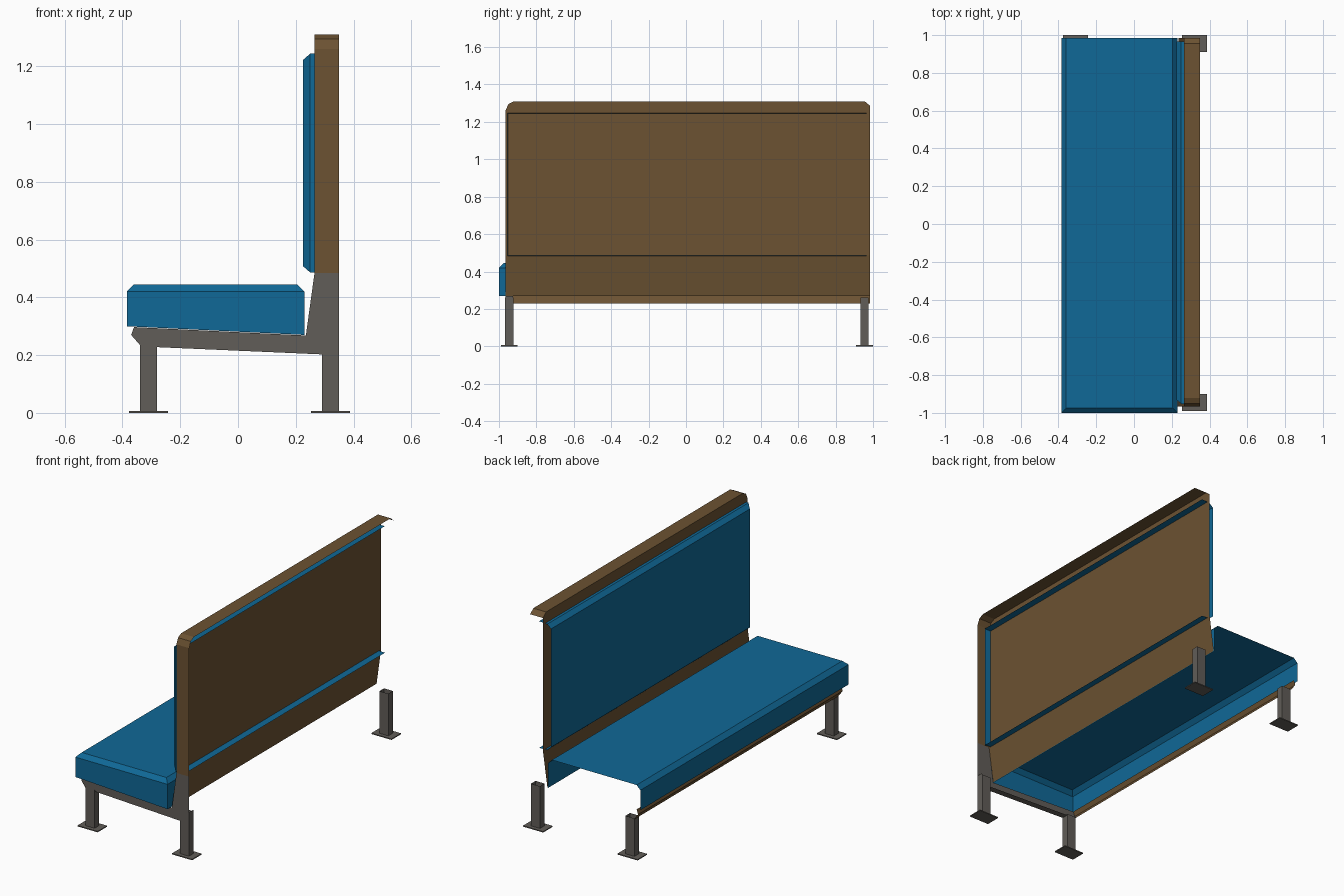
import bpy, bmesh
from mathutils import Vector

cube = bpy.data.objects.get("Cube")
if cube:
    bpy.data.objects.remove(cube, do_unlink=True)


def material(name, rgb):
    m = bpy.data.materials.new(name)
    m.use_nodes = True
    m.diffuse_color = (*rgb, 1)
    bsdf = next(n for n in m.node_tree.nodes if n.type == 'BSDF_PRINCIPLED')
    bsdf.inputs["Base Color"].default_value = (*rgb, 1)
    return m


BLUE = material("blue upholstery", (0.005, 0.14, 0.31))
BROWN = material("brown wood", (0.15, 0.085, 0.032))
GREY = material("grey metal", (0.12, 0.11, 0.098))

NEAR, FAR = -0.965, 0.985      # ends of the backrest along y


def finish(name, bm, mat):
    me = bpy.data.meshes.new(name)
    bm.to_mesh(me)
    bm.free()
    me.materials.append(mat)
    ob = bpy.data.objects.new(name, me)
    bpy.context.collection.objects.link(ob)
    return ob


def sheet(name, path, offset, mat):
    """Sweep an open path of points by an offset into a folded sheet."""
    bm = bmesh.new()
    a = [bm.verts.new(p) for p in path]
    b = [bm.verts.new(Vector(p) + Vector(offset)) for p in path]
    for i in range(len(path) - 1):
        bm.faces.new((a[i], a[i + 1], b[i + 1], b[i]))
    return finish(name, bm, mat)


def plate(name, outline, mat):
    """A single flat face."""
    bm = bmesh.new()
    bm.faces.new([bm.verts.new(p) for p in outline])
    return finish(name, bm, mat)


def shell(name, rings, mat):
    """Hollow cushion from four-corner rings, open at the base and the far end."""
    bm = bmesh.new()
    vs = [[bm.verts.new(p) for p in ring] for ring in rings]
    for lo, hi in zip(vs, vs[1:]):
        for i in range(3):
            bm.faces.new((lo[i], lo[i + 1], hi[i + 1], hi[i]))
    bm.faces.new(vs[-1])
    bmesh.ops.recalc_face_normals(bm, faces=bm.faces)
    return finish(name, bm, mat)


def box(name, lo, hi, mat, open_top=False):
    bm = bmesh.new()
    bmesh.ops.create_cube(bm, size=1)
    for v in bm.verts:
        v.co = [lo[i] if v.co[i] < 0 else hi[i] for i in range(3)]
    if open_top:
        bm.normal_update()
        tops = [f for f in bm.faces if f.normal.z > 0.9]
        bmesh.ops.delete(bm, geom=tops, context='FACES_ONLY')
    return finish(name, bm, mat)


# Seat cushion: slanted lower edge, chamfered top
def seat_ring(inset, z_back, z_front):
    back, front, near = 0.23 - inset, -0.385 + inset, -1 + inset
    return [(back, FAR, z_back), (back, near, z_back),
            (front, near, z_front), (front, FAR, z_front)]


shell("seat_cushion", [seat_ring(0, 0.27, 0.3), seat_ring(0, 0.42, 0.42),
                       seat_ring(0.025, 0.445, 0.445)], BLUE)


# Back cushion: shallow, passing through the backboard
def back_ring(inset, x):
    top, low, near, far = 1.247 - inset, 0.483 + inset, -0.955 + inset, 0.965
    return [(x, far, top), (x, near, top), (x, near, low), (x, far, low)]


def back_shell():
    rings = [back_ring(0, 0.305), back_ring(0.003, 0.25), back_ring(0.025, 0.225)]
    bm_rings = [[r[0], r[1], r[2], r[3]] for r in rings]
    shell("back_cushion", bm_rings, BLUE)


back_shell()

# Backboard with clipped top corners, and the sloping panel under it
corner_line = [(FAR, 1.285), (0.955, 1.31), (-0.92, 1.31), (-0.95, 1.295), (NEAR, 1.26)]
X_BOARD = 0.265
plate("backboard", [(X_BOARD, y, z) for y, z in
                    corner_line + [(NEAR, 0.485), (FAR, 0.485)]][::-1], BROWN)
sheet("lower_back_panel", [(X_BOARD, NEAR, 0.485), (0.235, NEAR, 0.27)],
      (0, FAR - NEAR, 0), BROWN)

# Rim along the top and down the near end
sheet("back_rim", [(X_BOARD, y, z) for y, z in corner_line + [(NEAR, 0.485)]],
      (0.085, 0, 0), BROWN)

# Front rail under the seat
sheet("front_rail", [(-0.36, NEAR, 0.298), (-0.37, NEAR, 0.27), (-0.34, NEAR, 0.23)],
      (0, FAR - NEAR, 0), BROWN)

# Side bracket on the near end with its lower flange
underside = [(-0.37, 0.27), (-0.335, 0.23), (0.35, 0.2)]
bracket = [(-0.36, 0.297)] + underside + [(0.35, 0.485), (0.265, 0.485), (0.235, 0.268)]
plate("side_bracket", [(x, NEAR, z) for x, z in bracket], GREY)
sheet("bracket_flange", [(x, NEAR, z) for x, z in underside + [(0.35, 0.27)]],
      (0, 0.04, 0), GREY)

# Four legs with floor plates
for end, y in (("near", -0.945), ("far", 0.955)):
    for side, x, top in (("front", -0.31, 0.235), ("rear", 0.32, 0.26)):
        box(f"{side}_{end}_leg", (x - 0.03, y - 0.022, 0.005),
            (x + 0.03, y + 0.022, top), GREY, open_top=True)
        box(f"{side}_{end}_foot_plate", (x - 0.067, y - 0.045, 0),
            (x + 0.067, y + 0.045, 0.006), GREY)
